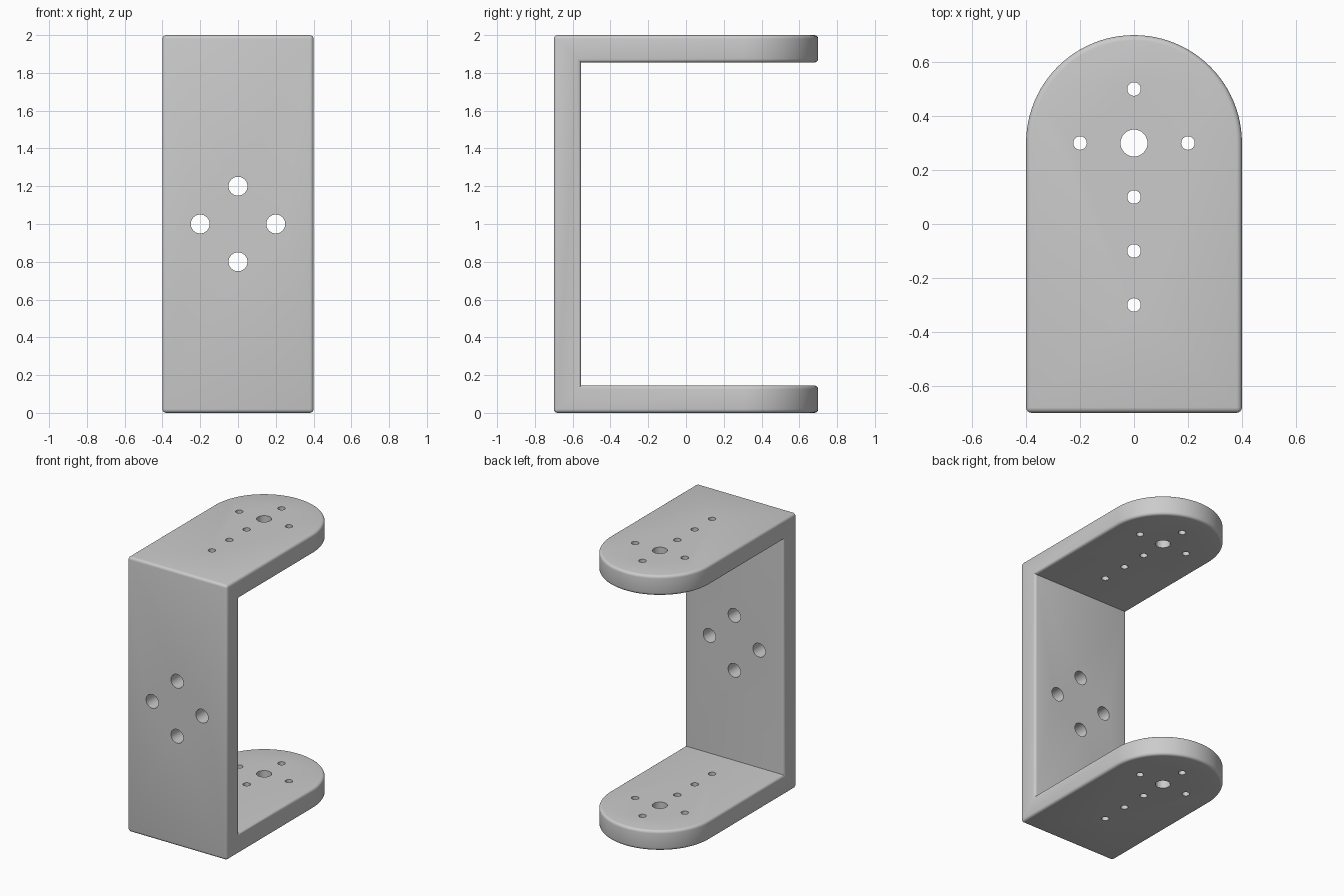
import bpy, bmesh, math
from mathutils import Matrix, Vector

cube = bpy.data.objects.get("Cube")
if cube:
    bpy.data.objects.remove(cube, do_unlink=True)

HALF_W, DEPTH, HEIGHT, PLATE = 0.4, 0.7, 2.0, 0.145
ARC_Y = DEPTH - HALF_W
ROUND = 0.02


def add_object(name, bm):
    mesh = bpy.data.meshes.new(name)
    bmesh.ops.recalc_face_normals(bm, faces=bm.faces)
    bm.to_mesh(mesh)
    bm.free()
    obj = bpy.data.objects.new(name, mesh)
    bpy.context.scene.collection.objects.link(obj)
    return obj


def prism(name, points, travel):
    """Extrude a closed outline along a vector."""
    bm = bmesh.new()
    face = bm.faces.new([bm.verts.new(p) for p in points])
    ext = bmesh.ops.extrude_face_region(bm, geom=[face])
    moved = [g for g in ext["geom"] if isinstance(g, bmesh.types.BMVert)]
    bmesh.ops.translate(bm, verts=moved, vec=travel)
    return add_object(name, bm)


def boolean(obj, cutter, operation):
    """Apply a boolean and hide the helper."""
    mod = obj.modifiers.new("Cut", "BOOLEAN")
    mod.object, mod.operation, mod.solver = cutter, operation, "EXACT"
    deps = bpy.context.evaluated_depsgraph_get()
    mesh = bpy.data.meshes.new_from_object(obj.evaluated_get(deps))
    obj.modifiers.clear()
    obj.data = mesh
    bpy.data.objects.remove(cutter, do_unlink=True)


# C-shaped side profile, wider than needed
inner = -DEPTH + PLATE
profile = [(-DEPTH, 0), (1, 0), (1, PLATE), (inner, PLATE),
           (inner, HEIGHT - PLATE), (1, HEIGHT - PLATE), (1, HEIGHT), (-DEPTH, HEIGHT)]
bracket = prism("bracket", [(-0.6, y, z) for y, z in profile], (1.2, 0, 0))

# Plan outline with the half-round arm ends
steps = 48
outline = [(-HALF_W, -1), (HALF_W, -1)]
outline += [(HALF_W * math.cos(math.pi * i / steps),
             ARC_Y + HALF_W * math.sin(math.pi * i / steps)) for i in range(steps + 1)]
plan = prism("plan_helper", [(x, y, -0.5) for x, y in outline], (0, 0, 3))
plan.hide_render = True
boolean(bracket, plan, "INTERSECT")

# Round the outer edges, keep the two inside corners sharp
bm = bmesh.new()
bm.from_mesh(bracket.data)
bmesh.ops.remove_doubles(bm, verts=bm.verts, dist=1e-5)
bmesh.ops.dissolve_limit(bm, angle_limit=0.01, verts=bm.verts, edges=bm.edges)
sharp = [e for e in bm.edges if e.is_manifold and e.calc_face_angle_signed() > 0.5]
bmesh.ops.bevel(bm, geom=sharp, offset=ROUND, offset_type="OFFSET", segments=4,
                profile=0.5, affect="EDGES", clamp_overlap=True)
bm.to_mesh(bracket.data)
bm.free()

# Drill holes: a pattern through both arms and four through the front plate
bm = bmesh.new()


def drill(centre, radius, length, turn=Matrix()):
    bmesh.ops.create_cone(bm, cap_ends=True, segments=32, radius1=radius, radius2=radius,
                          depth=length, matrix=Matrix.Translation(Vector(centre)) @ turn)


drill((0, ARC_Y, 1), 0.05, 3)
for x, y in [(-0.2, ARC_Y), (0.2, ARC_Y), (0, 0.5), (0, 0.1), (0, -0.1), (0, -0.3)]:
    drill((x, y, 1), 0.025, 3)
for x, z in [(-0.2, 1), (0.2, 1), (0, 0.8), (0, 1.2)]:
    drill((x, -DEPTH + PLATE / 2, z), 0.05, 0.4, Matrix.Rotation(math.pi / 2, 4, "X"))
drills = add_object("drill_helper", bm)
drills.hide_render = True
boolean(bracket, drills, "DIFFERENCE")

# Plain grey finish
grey = bpy.data.materials.new("plain_grey")
grey.use_nodes = True
colour = (0.6, 0.6, 0.6, 1)
grey.diffuse_color = colour
grey.node_tree.nodes["Principled BSDF"].inputs["Base Color"].default_value = colour
bracket.data.materials.clear()
bracket.data.materials.append(grey)

# Smooth shading with crisp hole rims
bpy.ops.object.select_all(action="DESELECT")
bracket.select_set(True)
bpy.context.view_layer.objects.active = bracket
bpy.ops.object.shade_smooth_by_angle(angle=math.radians(35))
